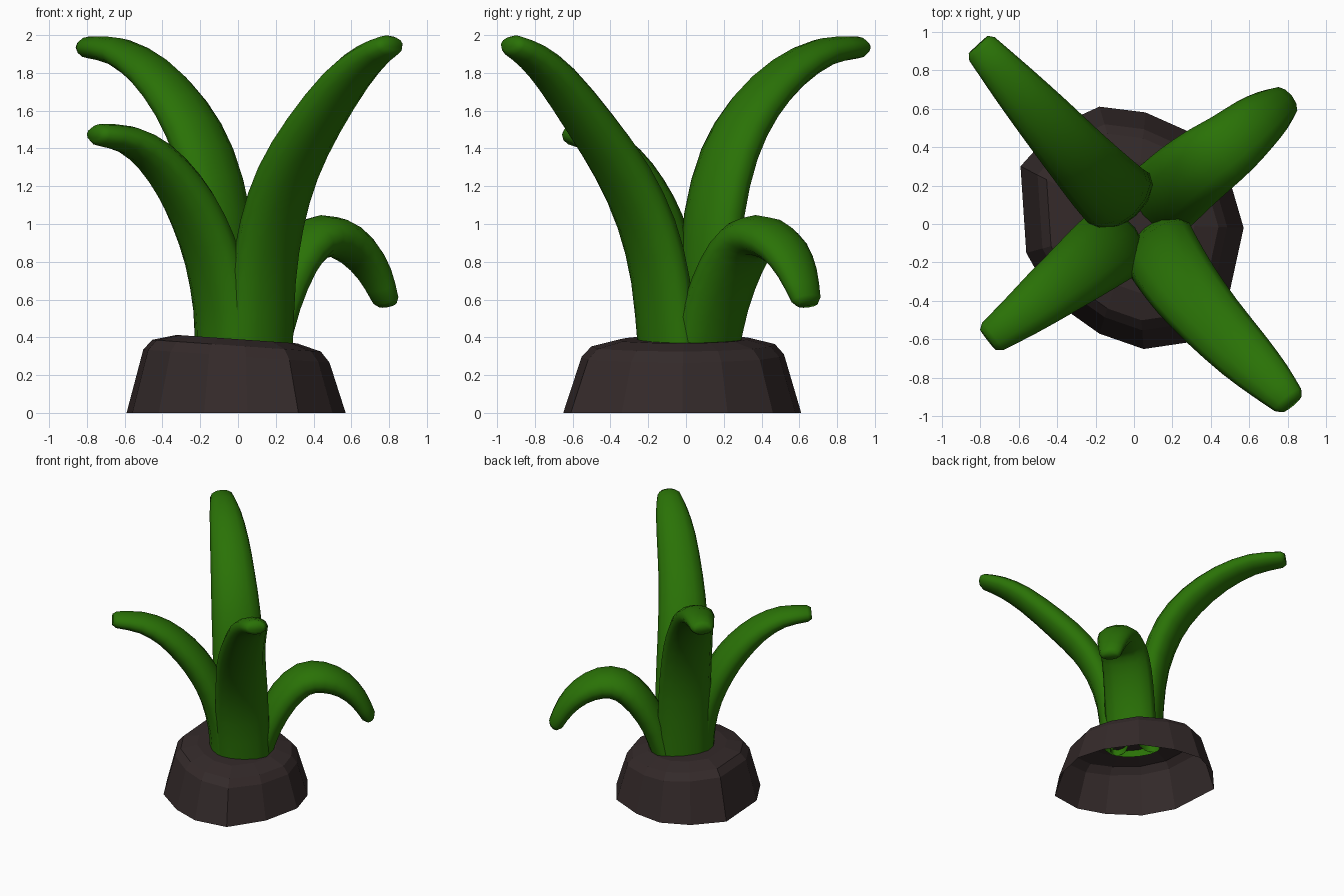
import bpy, bmesh, math
from mathutils import Vector

if "Cube" in bpy.data.objects:
    bpy.data.objects.remove(bpy.data.objects["Cube"])


def material(name, rgb):
    m = bpy.data.materials.new(name)
    m.diffuse_color = (*rgb, 1)
    m.use_nodes = True
    m.node_tree.nodes["Principled BSDF"].inputs["Base Color"].default_value = m.diffuse_color
    return m


green = material("leaf green", (0.023, 0.168, 0.002))
brown = material("dark soil", (0.034, 0.023, 0.023))


def loft(name, rings, mat, cap):
    """Skin a list of closed rings; the last one is optionally capped."""
    bm = bmesh.new()
    loops = [[bm.verts.new(p) for p in r] for r in rings]
    n = len(loops[0])
    for a, b in zip(loops, loops[1:]):
        for i in range(n):
            j = (i + 1) % n
            bm.faces.new((a[i], a[j], b[j], b[i]))
    if cap:
        bm.faces.new(loops[-1])
    bmesh.ops.recalc_face_normals(bm, faces=bm.faces)
    me = bpy.data.meshes.new(name)
    bm.to_mesh(me)
    bm.free()
    me.materials.append(mat)
    ob = bpy.data.objects.new(name, me)
    bpy.context.collection.objects.link(ob)
    return ob


# Soil mound: irregular outline, open underneath, top tilted down to the right
outline = [(0.57, -0.02), (0.50, 0.22), (0.33, 0.46), (0.06, 0.58), (-0.18, 0.61),
           (-0.40, 0.51), (-0.59, 0.30), (-0.56, -0.15), (-0.42, -0.40),
           (-0.18, -0.57), (0.05, -0.65), (0.32, -0.61), (0.50, -0.34)]
rings = []
for s, z in ((1, 0), (0.85, 0.30), (0.77, 0.355), (0.55, 0.39)):
    rings.append([(x * s, y * s, z - 0.07 * x * s * (z > 0)) for x, y in outline])
mound = loft("soil_mound", rings, brown, True)


# Leaves: flattened tubes swept along a curved path, blunt at the tip
WIDTH = (0.205, 0.205, 0.20, 0.19, 0.172, 0.15, 0.122, 0.09)
THICK = (0.105, 0.11, 0.115, 0.115, 0.108, 0.092, 0.075, 0.058)


def refine(vals):
    """Insert a smooth midpoint between neighbouring samples."""
    v = [2 * vals[0] - vals[1], *vals, 2 * vals[-1] - vals[-2]]
    res = []
    for i in range(1, len(vals)):
        res += [v[i], (v[i] + v[i + 1]) * 0.5625 - (v[i - 1] + v[i + 2]) * 0.0625]
    return res + [vals[-1]]


def leaf(name, path, sides=12):
    pts = refine([Vector(p) for p in path])
    width, thick = refine(WIDTH), refine(THICK)
    out = pts[-1] - pts[0]
    side = Vector((-out.y, out.x, 0)).normalized()
    rings = []

    def ring(c, t, w, h):
        up = t.cross(side)
        rings.append([c + side * (w * math.cos(a)) + up * (h * math.sin(a))
                      for a in (2 * math.pi * k / sides for k in range(sides))])

    for i, p in enumerate(pts):
        t = (pts[min(i + 1, len(pts) - 1)] - pts[max(i - 1, 0)]).normalized()
        ring(p, t, width[i], thick[i])
    ring(pts[-1] + t * 0.03, t, WIDTH[-1] * 0.75, THICK[-1] * 0.65)
    ob = loft(name, rings, green, True)
    bpy.ops.object.select_all(action='DESELECT')
    bpy.context.view_layer.objects.active = ob
    ob.select_set(True)
    bpy.ops.object.shade_smooth_by_angle(angle=math.radians(80))


leaf("leaf_back_left", [(-0.06, 0.12, 0.34), (-0.07, 0.125, 0.7), (-0.10, 0.15, 1.05),
                        (-0.18, 0.23, 1.37), (-0.30, 0.36, 1.61), (-0.46, 0.54, 1.80),
                        (-0.63, 0.73, 1.91), (-0.79, 0.91, 1.935)])
leaf("leaf_front_right", [(0.12, -0.10, 0.34), (0.135, -0.135, 0.7), (0.18, -0.21, 1.0),
                          (0.265, -0.335, 1.27), (0.40, -0.50, 1.52), (0.57, -0.68, 1.76),
                          (0.70, -0.81, 1.885), (0.80, -0.915, 1.945)])
leaf("leaf_front_left", [(-0.08, -0.08, 0.34), (-0.085, -0.09, 0.55), (-0.13, -0.12, 0.8),
                         (-0.21, -0.18, 1.02), (-0.31, -0.26, 1.2), (-0.44, -0.36, 1.355),
                         (-0.58, -0.47, 1.445), (-0.735, -0.585, 1.472)])
leaf("leaf_back_right", [(0.12, 0.11, 0.34), (0.18, 0.16, 0.57), (0.27, 0.24, 0.78),
                         (0.385, 0.33, 0.915), (0.51, 0.42, 0.93), (0.63, 0.52, 0.86),
                         (0.72, 0.59, 0.74), (0.78, 0.635, 0.60)])
